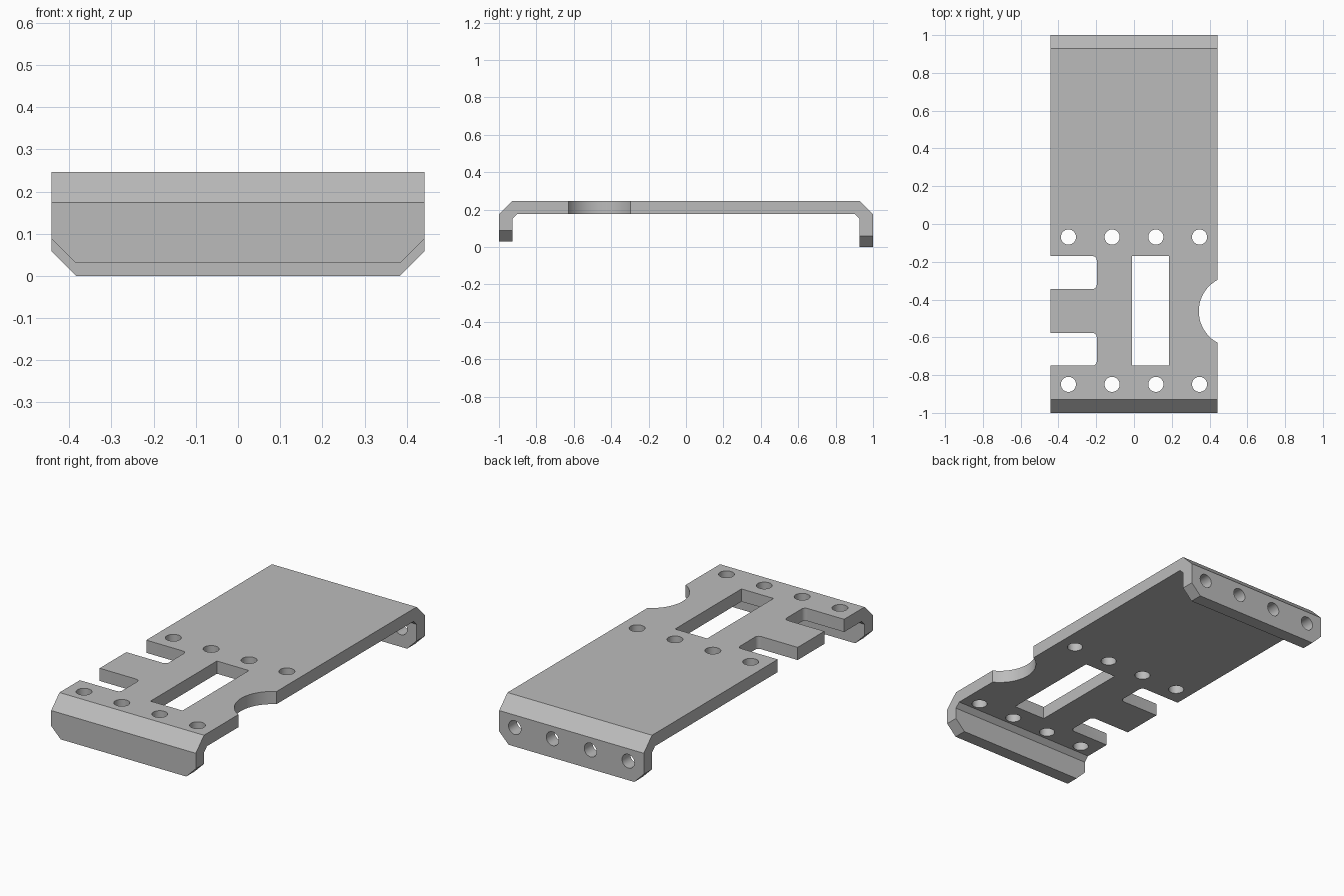
import bpy, bmesh, math

if "Cube" in bpy.data.objects:
    bpy.data.objects.remove(bpy.data.objects["Cube"], do_unlink=True)

HALF_W = 0.442
TOP, UNDER = 0.246, 0.176

grey = bpy.data.materials.new("plain grey")
grey.use_nodes = True
colour = (0.5, 0.5, 0.5, 1)
grey.diffuse_color = colour
grey.node_tree.nodes["Principled BSDF"].inputs["Base Color"].default_value = colour


def prism(bm, outline, axis, lo, hi):
    """Extrude a closed 2D outline along an axis into a solid."""
    place = {"x": lambda a, b, t: (t, a, b),
             "y": lambda a, b, t: (a, t, b),
             "z": lambda a, b, t: (a, b, t)}[axis]
    rings = [[bm.verts.new(place(a, b, t)) for a, b in outline] for t in (lo, hi)]
    bm.faces.new(rings[0])
    bm.faces.new(rings[1])
    n = len(outline)
    for i in range(n):
        j = (i + 1) % n
        bm.faces.new((rings[0][i], rings[0][j], rings[1][j], rings[1][i]))


def arc(cx, cy, r, start=0, sweep=360, steps=40):
    return [(cx + r * math.cos(math.radians(start + sweep * i / steps)),
             cy + r * math.sin(math.radians(start + sweep * i / steps)))
            for i in range(steps if sweep == 360 else steps + 1)]


def finish(bm, name):
    bmesh.ops.recalc_face_normals(bm, faces=bm.faces)
    mesh = bpy.data.meshes.new(name)
    bm.to_mesh(mesh)
    bm.free()
    mesh.materials.append(grey)
    obj = bpy.data.objects.new(name, mesh)
    bpy.context.collection.objects.link(obj)
    return obj


# Folded plate: flat deck with a short front flange and a longer back flange
bm = bmesh.new()
front, back = 0.03, 0.0
prism(bm, [(-1, front), (-1, 0.174), (-0.928, TOP), (0.928, TOP), (1, 0.174), (1, back),
           (0.928, back), (0.928, 0.15), (0.902, UNDER), (-0.902, UNDER),
           (-0.928, 0.15), (-0.928, front)], "x", -HALF_W, HALF_W)
bracket = finish(bm, "bracket_plate")

# Cutters
bm = bmesh.new()
xs = (-0.347, -0.116, 0.116, 0.347)
for x in xs:
    for y in (-0.069, -0.849):
        prism(bm, arc(x, y, 0.04), "z", 0.16, 0.3)       # deck holes
    prism(bm, arc(x, 0.105, 0.038), "y", 0.91, 1.1)       # back flange holes

# Rectangular window
prism(bm, [(-0.01, -0.75), (0.186, -0.75), (0.186, -0.17), (-0.01, -0.17)], "z", 0.16, 0.3)

# Side slots with rounded inner corners
r, inner = 0.022, -0.197
for y0, y1 in ((-0.344, -0.17), (-0.75, -0.577)):
    prism(bm, [(-0.6, y0)] + arc(inner - r, y0 + r, r, -90, 90, 6)
          + arc(inner - r, y1 - r, r, 0, 90, 6) + [(-0.6, y1)], "z", 0.16, 0.3)

# Curved side notch
prism(bm, arc(0.532, -0.462, 0.189, steps=64), "z", 0.16, 0.3)

# Sloped lower corners of both flanges
for base, y0, y1 in ((front, -1.1, -0.85), (back, 0.85, 1.1)):
    for s in (-1, 1):
        prism(bm, [(s * (HALF_W + 0.058), base + 0.116), (s * (HALF_W - 0.116), base - 0.058),
                   (s * (HALF_W + 0.058), base - 0.058)], "y", y0, y1)
cutter = finish(bm, "cutter")
cutter.hide_render = True

# Cut the openings and tidy up
mod = bracket.modifiers.new("openings", "BOOLEAN")
mod.operation = "DIFFERENCE"
mod.solver = "EXACT"
mod.object = cutter
for o in bpy.context.selected_objects:
    o.select_set(False)
bpy.context.view_layer.objects.active = bracket
bracket.select_set(True)
bpy.ops.object.modifier_apply(modifier=mod.name)
bpy.data.objects.remove(cutter, do_unlink=True)
bpy.ops.object.shade_smooth_by_angle(angle=math.radians(30))
